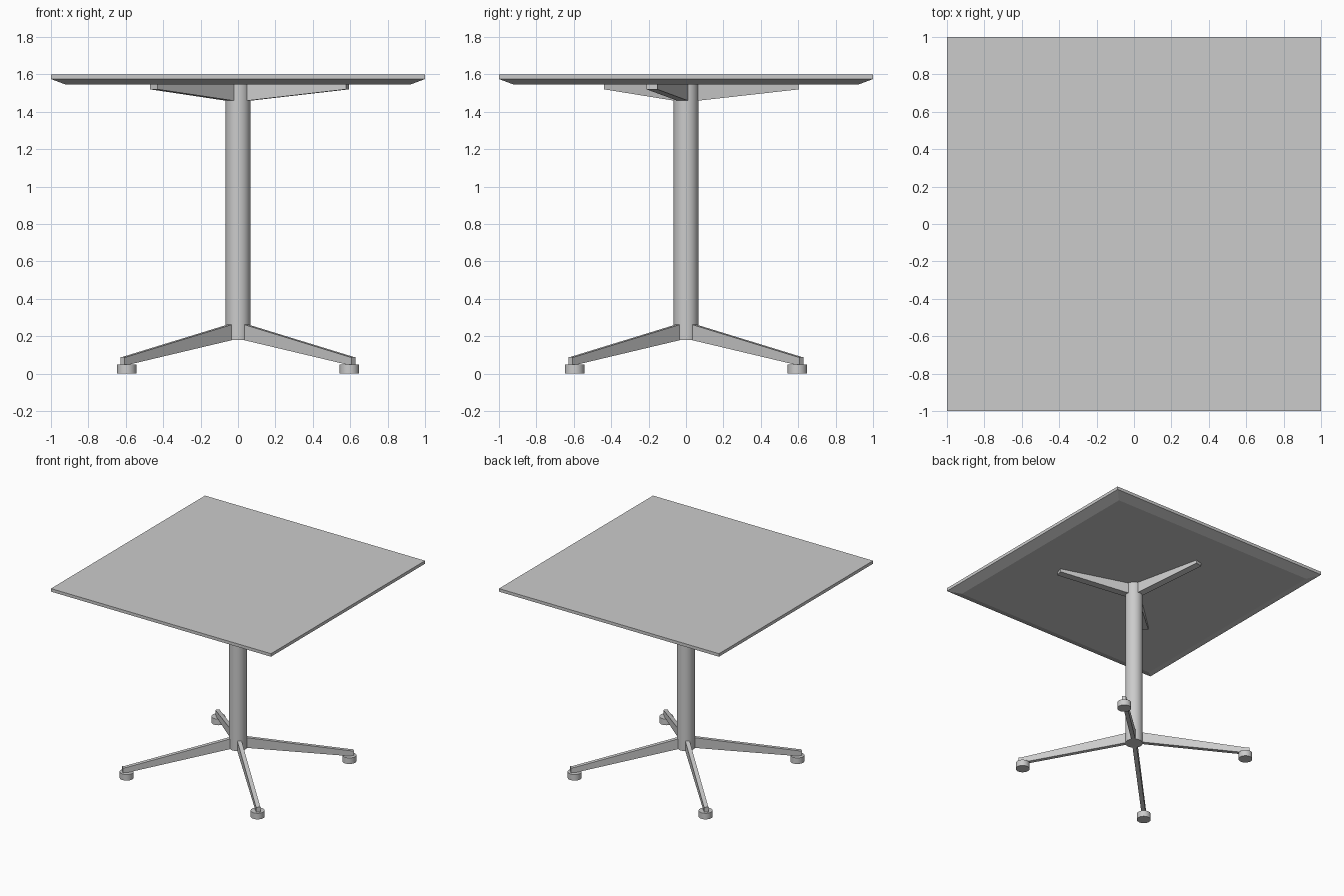
import bpy, bmesh, math
from mathutils import Matrix

cube = bpy.data.objects.get("Cube")
if cube:
    bpy.data.objects.remove(cube, do_unlink=True)

grey = bpy.data.materials.new("plain_grey")
grey.use_nodes = True
colour = (0.6, 0.6, 0.6, 1)
grey.diffuse_color = colour
grey.node_tree.nodes["Principled BSDF"].inputs["Base Color"].default_value = colour


def finish(name, bm, smooth=False):
    bmesh.ops.recalc_face_normals(bm, faces=bm.faces)
    mesh = bpy.data.meshes.new(name)
    bm.to_mesh(mesh)
    bm.free()
    obj = bpy.data.objects.new(name, mesh)
    bpy.context.collection.objects.link(obj)
    mesh.materials.append(grey)
    if smooth:
        bpy.ops.object.select_all(action="DESELECT")
        obj.select_set(True)
        bpy.context.view_layer.objects.active = obj
        bpy.ops.object.shade_smooth_by_angle(angle=math.radians(35))
    return obj


def cylinder(name, radius, z0, z1, x=0, y=0):
    bm = bmesh.new()
    bmesh.ops.create_cone(bm, cap_ends=True, segments=32, radius1=radius, radius2=radius,
                          depth=z1 - z0, matrix=Matrix.Translation((x, y, (z0 + z1) / 2)))
    return finish(name, bm, True)


def radial_bar(name, profile, width, degrees):
    """Extrude a side profile of (radius, z) points and turn it about the column."""
    bm = bmesh.new()
    face = bm.faces.new([bm.verts.new((r, -width / 2, z)) for r, z in profile])
    side = bmesh.ops.extrude_face_region(bm, geom=[face])["geom"]
    bmesh.ops.translate(bm, vec=(0, width, 0),
                        verts=[v for v in side if isinstance(v, bmesh.types.BMVert)])
    bmesh.ops.rotate(bm, verts=bm.verts, cent=(0, 0, 0),
                     matrix=Matrix.Rotation(math.radians(degrees), 3, "Z"))
    return finish(name, bm)


# Square top with an undercut edge
RIM, TOP, UNDER = 1.575, 1.6, 1.545
bm = bmesh.new()
bmesh.ops.create_cube(bm, size=2, matrix=Matrix.Translation((0, 0, (RIM + TOP) / 2))
                      @ Matrix.Diagonal((1, 1, (TOP - RIM) / 2, 1)))
base = min(bm.faces, key=lambda f: f.calc_center_median().z)
lower = bmesh.ops.extrude_face_region(bm, geom=[base])["geom"]
bmesh.ops.delete(bm, geom=[base], context="FACES_ONLY")
for v in (g for g in lower if isinstance(g, bmesh.types.BMVert)):
    v.co.x *= 0.92
    v.co.y *= 0.92
    v.co.z = UNDER
finish("table_top", bm)

# Column
cylinder("column", 0.066, 0.18, UNDER)

# Three support arms under the top
arm = [(0.0, UNDER), (0.613, UNDER), (0.613, 1.52), (0.04, 1.457), (0.0, 1.457)]
for i in range(3):
    radial_bar(f"support_arm_{i + 1}", arm, 0.06, 102.7 + 120 * i)

# Four sloping legs, each on a round foot
leg = [(0.0, 0.265), (0.05, 0.265), (0.855, 0.09), (0.873, 0.09),
       (0.873, 0.05), (0.83, 0.05), (0.05, 0.181), (0.0, 0.181)]
for i in range(4):
    angle = 45 + 90 * i
    radial_bar(f"leg_{i + 1}", leg, 0.032, angle)
    a = math.radians(angle)
    cylinder(f"foot_{i + 1}", 0.052, 0, 0.05, 0.842 * math.cos(a), 0.842 * math.sin(a))
